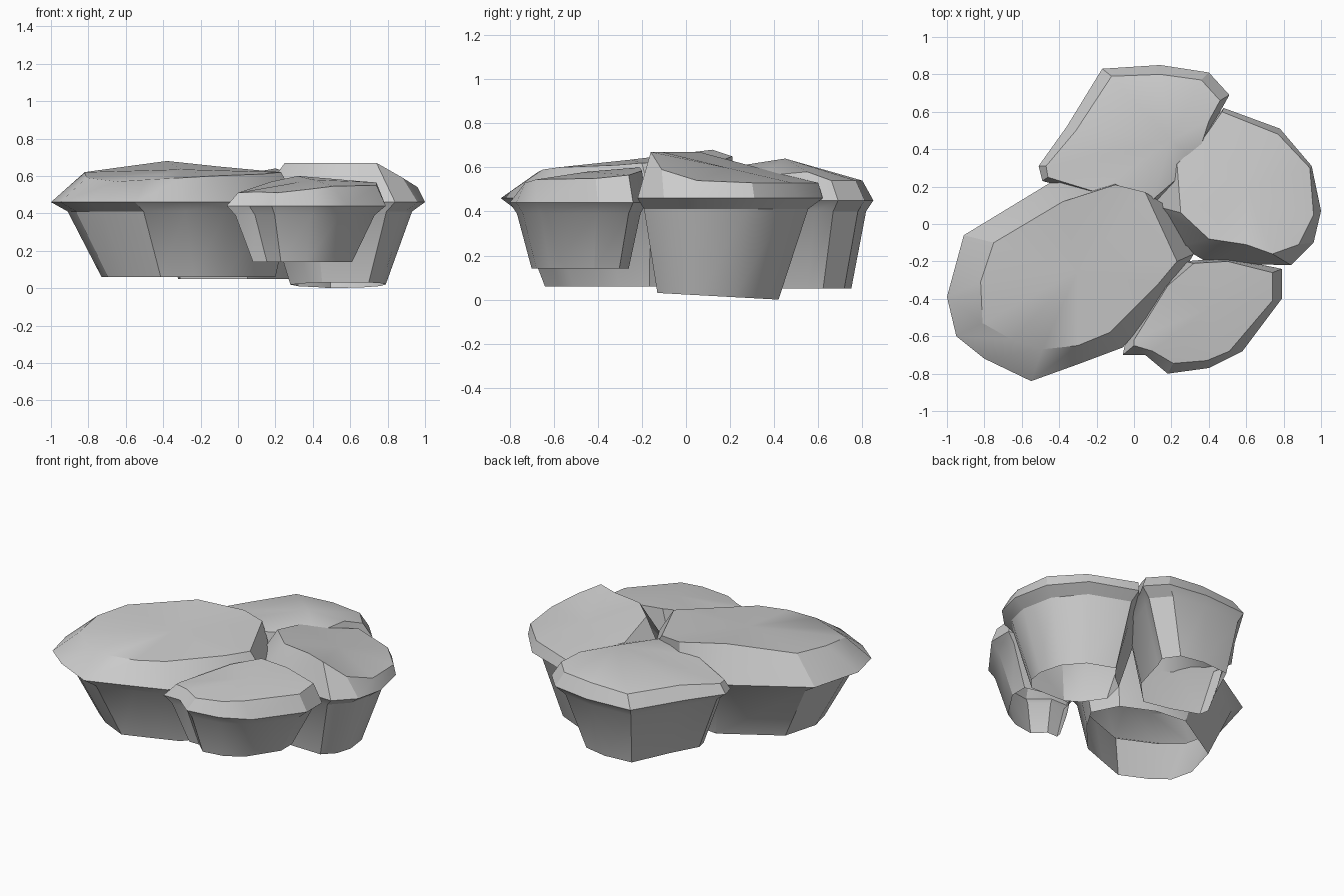
import bpy
import bmesh
import math


def rock(name, rim, top, crown, rim_z, foot, foot_z, tilt=0.0):
    """Loft an open-bottomed boulder: foot box -> underside -> rim -> crowned top."""
    xs, ys = [p[0] for p in rim], [p[1] for p in rim]
    x0, x1, y0, y1 = min(xs), max(xs), min(ys), max(ys)
    fx0, fx1, fy0, fy1 = foot
    low, under, mid = [], [], []
    for x, y in rim:
        bx = fx0 + (x - x0) / (x1 - x0) * (fx1 - fx0)
        by = fy0 + (y - y0) / (y1 - y0) * (fy1 - fy0)
        low.append((bx, by, foot_z + tilt * (by - fy1)))
        under.append((x + 0.33 * (bx - x), y + 0.33 * (by - y), rim_z - 0.05))
        mid.append((x, y, rim_z))
    bm = bmesh.new()
    rings = [[bm.verts.new(p) for p in ring] for ring in (low, under, mid, top)]
    peak = bm.verts.new(crown)
    n = len(rim)
    for i in range(n):
        j = (i + 1) % n
        for a, b in zip(rings, rings[1:]):
            bm.faces.new((a[i], a[j], b[j], b[i]))
        bm.faces.new((rings[-1][i], rings[-1][j], peak))
    bmesh.ops.recalc_face_normals(bm, faces=bm.faces)
    mesh = bpy.data.meshes.new(name)
    bm.to_mesh(mesh)
    bm.free()
    ob = bpy.data.objects.new(name, mesh)
    bpy.context.collection.objects.link(ob)
    bpy.ops.object.select_all(action='DESELECT')
    ob.select_set(True)
    bpy.context.view_layer.objects.active = ob
    bpy.ops.object.shade_smooth_by_angle(angle=math.radians(30))


# Large boulder on the left (outlines run counter-clockwise)
rock("large_left_rock",
     [(-1, -.39), (-.95, -.6), (-.8, -.72), (-.55, -.84), (-.3, -.75), (-.06, -.66),
      (.2, -.36), (.32, -.16), (.2, .08), (-.1, .22), (-.4, .25), (-.91, -.06)],
     [(-.82, -.31, .62), (-.81, -.53, .59), (-.65, -.62, .57), (-.49, -.67, .58),
      (-.3, -.65, .59), (-.13, -.58, .6), (.13, -.32, .61), (.23, -.2, .62),
      (.06, .17, .635), (-.1, .21, .65), (-.38, .12, .68), (-.75, -.1, .63)],
     (-.3, -.25, .635), .46, (-.73, .2, -.64, .12), .06)

# Round boulder on the right
rock("right_rock",
     [(1, .07), (.95, .31), (.78, .51), (.48, .62), (.36, .48), (.18, .35),
      (.1, .1), (.25, -.12), (.4, -.21), (.84, -.22), (.96, -.1)],
     [(.96, .05, .54), (.94, .3, .53), (.77, .48, .53), (.47, .6, .53),
      (.38, .47, .56), (.23, .32, .6), (.25, .06, .67), (.4, -.08, .67),
      (.6, -.11, .67), (.74, -.16, .67), (.88, -.11, .59)],
     (.6, .2, .595), .46, (.28, .79, -.13, .42), 0.0, -.055)

# Small boulder at the front right
rock("front_rock",
     [(.79, -.4), (.79, -.24), (.5, -.18), (.27, -.2), (.14, -.36), (-.05, -.65),
      (-.06, -.7), (.06, -.7), (.18, -.8), (.4, -.77), (.58, -.68)],
     [(.74, -.41, .55), (.74, -.26, .565), (.5, -.2, .585), (.32, -.21, .6),
      (.18, -.33, .57), (0, -.62, .51), (0, -.65, .51), (.1, -.68, .515),
      (.21, -.745, .51), (.39, -.73, .53), (.51, -.68, .545)],
     (.4, -.45, .58), .44, (.08, .61, -.7, -.26), .14)

# Wedge boulder at the back
rock("back_rock",
     [(-.17, .83), (-.36, .52), (-.51, .31), (-.49, .23), (-.2, .15), (.1, .1),
      (.35, .3), (.46, .6), (.51, .69), (.4, .81), (.14, .85)],
     [(-.12, .79, .53), (-.31, .5, .53), (-.47, .31, .51), (-.46, .25, .51),
      (-.2, .17, .57), (.1, .13, .59), (.33, .33, .56), (.4, .55, .58),
      (.46, .66, .54), (.36, .77, .54), (.14, .8, .54)],
     (.2, .45, .64), .45, (-.32, .3, .15, .75), .05)
